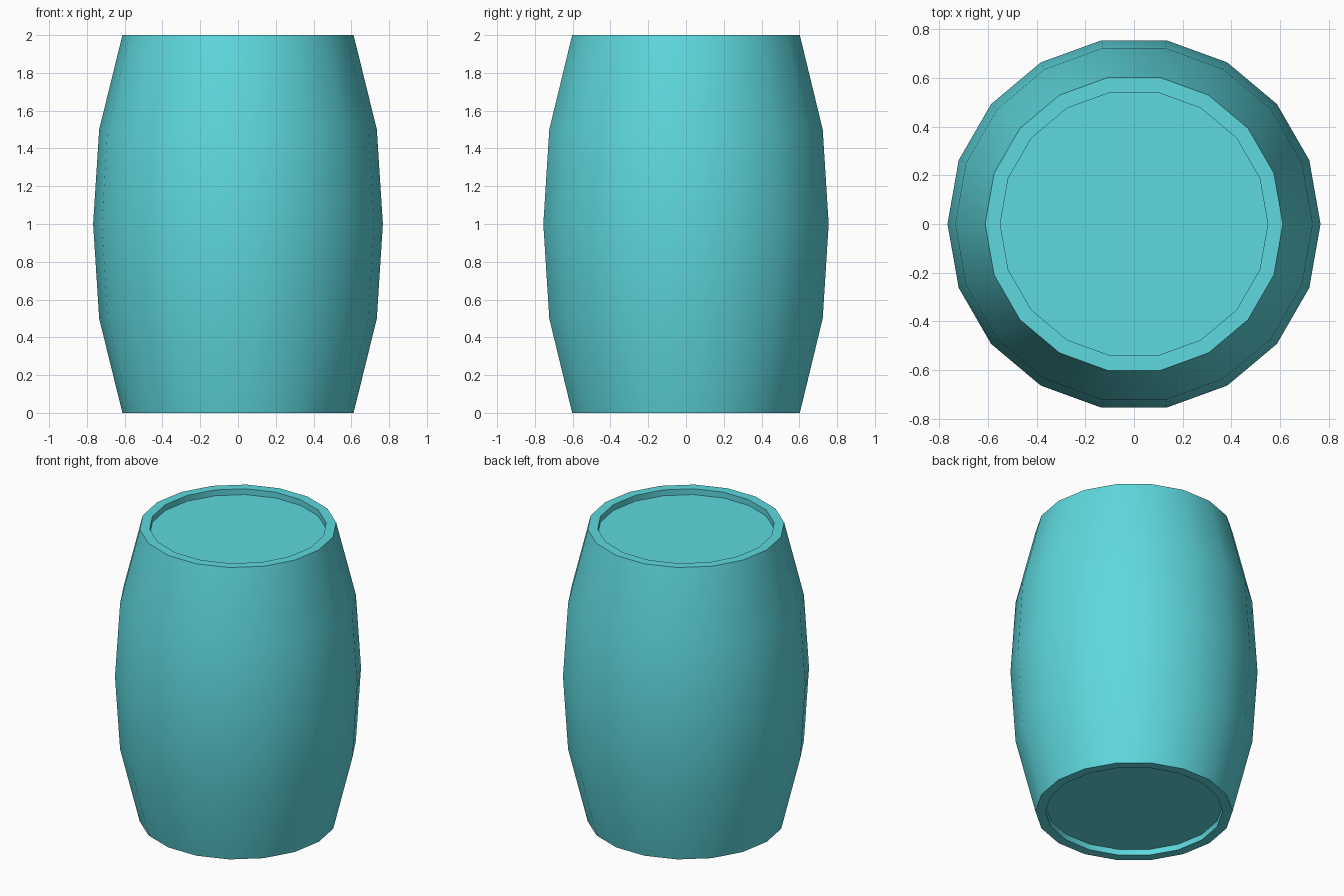
import bpy, bmesh, math

if "Cube" in bpy.data.objects:
    bpy.data.objects.remove(bpy.data.objects["Cube"])

SIDES = 18

teal = bpy.data.materials.new("teal")
teal.use_nodes = True
colour = (0.112, 0.687, 0.73, 1)
teal.diffuse_color = colour
teal.node_tree.nodes["Principled BSDF"].inputs["Base Color"].default_value = colour

# Profile (radius, height): recessed base, rim, bulging staves, rim, recessed lid
half = [(0.55, 0.04), (0.55, 0), (0.612, 0), (0.735, 0.5)]
profile = half + [(0.767, 1)] + [(r, 2 - z) for r, z in reversed(half)]

bm = bmesh.new()
rings = []
for r, z in profile:
    angles = [math.tau * i / SIDES for i in range(SIDES)]
    rings.append([bm.verts.new((r * math.cos(a), r * math.sin(a), z)) for a in angles])

# Walls between neighbouring rings
for low, high in zip(rings, rings[1:]):
    for i in range(SIDES):
        j = (i + 1) % SIDES
        bm.faces.new((low[i], low[j], high[j], high[i]))

# Base and lid
bm.faces.new(rings[0][::-1])
bm.faces.new(rings[-1])
bmesh.ops.recalc_face_normals(bm, faces=bm.faces)

mesh = bpy.data.meshes.new("barrel")
bm.to_mesh(mesh)
bm.free()
mesh.materials.append(teal)
barrel = bpy.data.objects.new("barrel", mesh)
bpy.context.collection.objects.link(barrel)

# Round the sides, keep the rims crisp
bpy.ops.object.select_all(action="DESELECT")
barrel.select_set(True)
bpy.context.view_layer.objects.active = barrel
bpy.ops.object.shade_smooth_by_angle(angle=math.radians(30))
